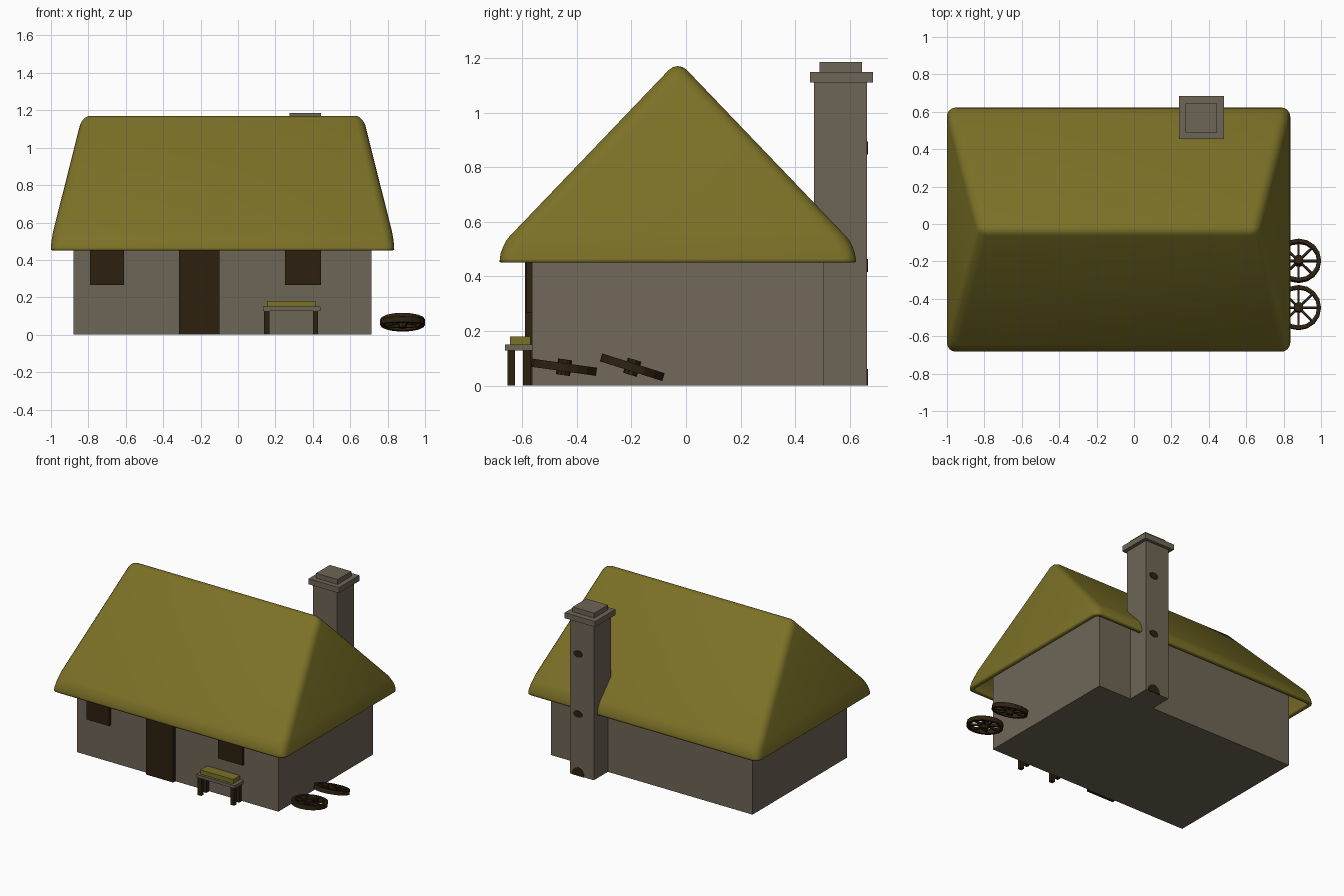
import bpy, bmesh, math
from mathutils import Matrix, Vector

cube = bpy.data.objects.get("Cube")
if cube:
    bpy.data.objects.remove(cube, do_unlink=True)


def material(name, rgb):
    m = bpy.data.materials.new(name)
    m.use_nodes = True
    m.diffuse_color = (*rgb, 1)
    m.node_tree.nodes["Principled BSDF"].inputs["Base Color"].default_value = (*rgb, 1)
    return m


thatch = material("thatch", (0.20, 0.165, 0.02))
stone = material("stone", (0.155, 0.13, 0.093))
wood = material("dark wood", (0.026, 0.015, 0.005))


def finish(name, bm, mat):
    bmesh.ops.recalc_face_normals(bm, faces=bm.faces)
    mesh = bpy.data.meshes.new(name)
    bm.to_mesh(mesh)
    bm.free()
    mesh.materials.append(mat)
    ob = bpy.data.objects.new(name, mesh)
    bpy.context.collection.objects.link(ob)
    return ob


def add_box(bm, x, y, z):
    """Box from (min, max) ranges."""
    size = Matrix.Diagonal((x[1] - x[0], y[1] - y[0], z[1] - z[0], 1))
    centre = Vector((sum(x) / 2, sum(y) / 2, sum(z) / 2))
    return bmesh.ops.create_cube(bm, size=1, matrix=Matrix.Translation(centre) @ size)["verts"]


def box(name, x, y, z, mat):
    bm = bmesh.new()
    add_box(bm, x, y, z)
    return finish(name, bm, mat)


# Walls: a gabled block reaching up inside the roof
RIDGE_Y = -0.03
bm = bmesh.new()
profile = [(-0.565, 0), (0.505, 0), (0.505, 0.56), (RIDGE_Y, 1.08), (-0.565, 0.56)]
ends = [[bm.verts.new((x, y, z)) for y, z in profile] for x in (-0.88, 0.715)]
for v in ends[0] + ends[1]:
    if v.co.z > 1:  # lean the gables in under the hipped ends
        v.co.x = -0.08 + (v.co.x + 0.08) * 0.8
for ring in ends:
    bm.faces.new(ring)
for i in range(5):
    j = (i + 1) % 5
    bm.faces.new((ends[0][i], ends[0][j], ends[1][j], ends[1][i]))
finish("walls", bm, stone)

# Thatched roof: open-bottomed shell, rounded edges, hollow eaves
bm = bmesh.new()


def rectangle(hx, hy, z):
    return [bm.verts.new((-0.0825 + sx * hx, RIDGE_Y + sy * hy, z))
            for sx, sy in ((-1, -1), (1, -1), (1, 1), (-1, 1))]


low = rectangle(0.918, 0.653, 0.452)
eave = rectangle(0.916, 0.65, 0.512)
ridge = [bm.verts.new((-0.0825 + s * 0.745, RIDGE_Y, 1.191)) for s in (-1, 1)]
for i in range(4):
    j = (i + 1) % 4
    bm.faces.new((low[i], low[j], eave[j], eave[i]))
bm.faces.new((eave[0], eave[1], ridge[1], ridge[0]))
bm.faces.new((eave[2], eave[3], ridge[0], ridge[1]))
bm.faces.new((eave[1], eave[2], ridge[1]))
bm.faces.new((eave[3], eave[0], ridge[0]))
inner = [e for e in bm.edges if not e.is_boundary]
bmesh.ops.bevel(bm, geom=inner, offset=0.048, segments=4, profile=0.5,
                affect='EDGES', clamp_overlap=True)
roof = finish("thatched_roof", bm, thatch)
shell = roof.modifiers.new("thickness", 'SOLIDIFY')
shell.thickness = 0.03
shell.offset = -1

# Chimney with cap and top block
box("chimney_shaft", (0.265, 0.455), (0.47, 0.663), (0, 1.12), stone)
box("chimney_cap", (0.24, 0.48), (0.455, 0.685), (1.11, 1.15), stone)
box("chimney_top", (0.275, 0.445), (0.49, 0.645), (1.15, 1.185), stone)

# Dark vents on the back of the chimney, and a half-round soot door at its foot
for i, (w, h, z) in enumerate(((0.05, 0.06, 0), (0.036, 0.024, 0.44), (0.036, 0.024, 0.87))):
    bm = bmesh.new()
    place = (Matrix.Translation((0.39, 0.663, z)) @ Matrix.Rotation(math.pi / 2, 4, 'X')
             @ Matrix.Diagonal((w, h, 1, 1)))
    bmesh.ops.create_cone(bm, cap_ends=True, segments=12, radius1=1, radius2=1,
                          depth=0.008, matrix=place)
    if z == 0:
        cut = bmesh.ops.bisect_plane(bm, geom=bm.verts[:] + bm.edges[:] + bm.faces[:],
                                     plane_co=(0, 0, 0), plane_no=(0, 0, 1), clear_inner=True)
        bmesh.ops.holes_fill(bm, edges=[e for e in bm.edges if e.is_boundary])
    finish("soot_door" if z == 0 else f"chimney_vent_{i}", bm, wood)

# Door and windows
box("door", (-0.315, -0.10), (-0.59, -0.56), (0, 0.5), wood)
box("right_window", (-0.79, -0.61), (-0.585, -0.56), (0.265, 0.5), wood)
box("left_window", (0.25, 0.445), (-0.585, -0.56), (0.265, 0.5), wood)

# Bench with cushion
box("bench_seat", (0.135, 0.44), (-0.663, -0.56), (0.128, 0.15), stone)
box("bench_cushion", (0.155, 0.415), (-0.645, -0.57), (0.15, 0.18), thatch)
bm = bmesh.new()
for x in (0.14, 0.40):
    for y in (-0.655, -0.598):
        add_box(bm, (x, x + 0.028), (y, y + 0.028), (0, 0.13))
finish("bench_legs", bm, wood)


# Cart wheels lying beside the house
def wheel(name, centre, tilt, sides=16, spokes=8):
    bm = bmesh.new()
    loops = []
    for i in range(sides):
        a = 2 * math.pi * i / sides
        loops.append([bm.verts.new((r * math.cos(a), r * math.sin(a), h))
                      for r, h in ((0.12, -0.015), (0.12, 0.015), (0.099, 0.015), (0.099, -0.015))])
    for i in range(sides):
        a, b = loops[i], loops[(i + 1) % sides]
        for k in range(4):
            m = (k + 1) % 4
            bm.faces.new((a[k], b[k], b[m], a[m]))
    for i in range(spokes):
        verts = add_box(bm, (0.01, 0.102), (-0.006, 0.006), (-0.007, 0.007))
        bmesh.ops.rotate(bm, verts=verts, matrix=Matrix.Rotation(2 * math.pi * i / spokes, 3, 'Z'))
    bmesh.ops.create_cone(bm, cap_ends=True, segments=10, radius1=0.026, radius2=0.026, depth=0.058)
    ob = finish(name, bm, wood)
    ob.location = centre
    ob.rotation_euler.x = math.radians(tilt)


wheel("back_wheel", (0.88, -0.197, 0.067), -17.5)
wheel("front_wheel", (0.88, -0.447, 0.067), -8)

# Soft thatch shading
bpy.ops.object.select_all(action='DESELECT')
roof.select_set(True)
bpy.context.view_layer.objects.active = roof
bpy.ops.object.shade_smooth_by_angle(angle=math.radians(35))
